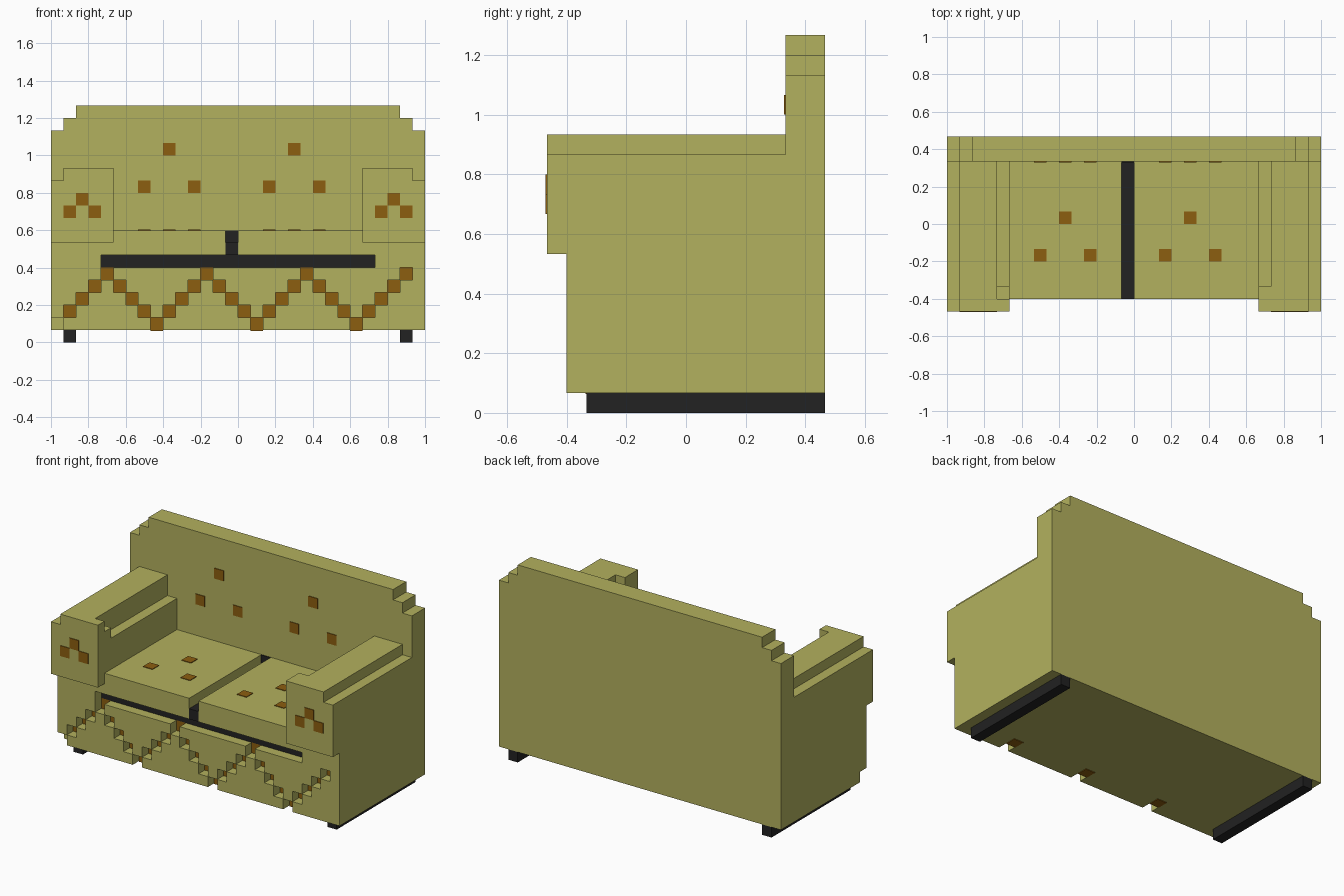
import bpy
import bmesh
from mathutils import Vector

if "Cube" in bpy.data.objects:
    bpy.data.objects.remove(bpy.data.objects["Cube"])

U = 1 / 15      # size of one block; the sofa is 30 x 14 x 19 blocks
THIN = 0.06     # thickness of painted plates, in blocks


def material(name, rgb):
    mat = bpy.data.materials.new(name)
    mat.use_nodes = True
    mat.diffuse_color = (*rgb, 1)
    mat.node_tree.nodes["Principled BSDF"].inputs["Base Color"].default_value = (*rgb, 1)
    return mat


OLIVE = material("olive fabric", (0.45, 0.44, 0.112))
BROWN = material("brown pattern", (0.265, 0.112, 0.005))
BLACK = material("black", (0.016, 0.016, 0.016))


def finish(name, bm, mat):
    """Turn block units into the centred frame and link the object."""
    for v in bm.verts:
        v.co = (v.co - Vector((15, 7, 0))) * U
    bmesh.ops.recalc_face_normals(bm, faces=bm.faces)
    mesh = bpy.data.meshes.new(name)
    bm.to_mesh(mesh)
    bm.free()
    mesh.materials.append(mat)
    bpy.context.scene.collection.objects.link(bpy.data.objects.new(name, mesh))


def boxes(name, spans, mat):
    """One object made of boxes given as (x0, x1, y0, y1, z0, z1)."""
    bm = bmesh.new()
    for x0, x1, y0, y1, z0, z1 in spans:
        cube = bmesh.ops.create_cube(bm, size=1)["verts"]
        for v in cube:
            v.co = (x1 if v.co.x > 0 else x0,
                    y1 if v.co.y > 0 else y0,
                    z1 if v.co.z > 0 else z0)
    finish(name, bm, mat)


def extrude(name, faces, y0, y1, mat):
    """Extrude one or more x-z outlines along y."""
    bm = bmesh.new()
    for outline in faces:
        bm.faces.new([bm.verts.new((x, y0, z)) for x, z in outline])
    bmesh.ops.remove_doubles(bm, verts=bm.verts, dist=0.001)
    new = bmesh.ops.extrude_face_region(bm, geom=bm.faces[:], use_keep_orig=True)["geom"]
    for v in new:
        if isinstance(v, bmesh.types.BMVert):
            v.co.y = y1
    finish(name, bm, mat)


def mirrored(outline):
    return [(30 - x, z) for x, z in outline]


# Frame under the seat, and stepped backrest
half = [(0, 1), (0, 8), (5, 8), (5, 7)]
extrude("base", [half + mirrored(half)[::-1]], 2, 12, OLIVE)
half = [(0, 1), (0, 17), (1, 17), (1, 18), (2, 18), (2, 19)]
extrude("backrest", [half + mirrored(half)[::-1]], 12, 14, OLIVE)

# Front panel with a zigzag groove and a slot below the cushions
zigzag = [(x, 1 + min(x % 8, 8 - x % 8)) for x in range(1, 29)]


def is_open(x, z):
    slot = z == 6 and 4 <= x <= 25
    cushion = z == 7 and 5 <= x <= 24
    return (x, z) in zigzag or slot or cushion or (x, z) == (0, 1)


extrude("front_panel",
        [[(x, z), (x + 1, z), (x + 1, z + 1), (x, z + 1)]
         for x in range(30) for z in range(1, 8) if not is_open(x, z)],
        1, 2, OLIVE)
boxes("zigzag_pattern",
      [(x, x + 1, 2 - THIN, 3, z - (THIN if z == 1 else 0), z + 1) for x, z in zigzag], BROWN)
boxes("seat_slot", [(4, 26, 2 - THIN, 2, 6, 7)], BLACK)

# Seat cushions and the dark gap between them
boxes("right_cushion", [(5, 14, 1, 12, 7, 9)], OLIVE)
boxes("left_cushion", [(15, 25, 1, 12, 7, 9)], OLIVE)
boxes("cushion_gap", [(14, 15, 1, 12, 7, 8), (14, 15, 12 - THIN, 12, 8, 9)], BLACK)

# Armrests with a raised inner corner at the front
arm = [(0, 8), (5, 8), (5, 12), (4, 12), (4, 14), (1, 14), (1, 13), (0, 13)]
extrude("right_arm", [arm], 0, 12, OLIVE)
extrude("left_arm", [mirrored(arm)], 0, 12, OLIVE)
boxes("right_arm_corner", [(4, 5, 0, 1, 12, 14), (4, 5, 1, 2, 12, 13)], OLIVE)
boxes("left_arm_corner", [(25, 26, 0, 2, 12, 14)], OLIVE)

# Runner legs
for side, x in (("right", 1), ("left", 28)):
    boxes(side + "_leg", [(x, x + 1, 2, 14, 0, 1)], BLACK)

# Spots in groups of three on backrest, seat and arm fronts
for side, mid, arm_mid in (("right", 9, 2), ("left", 19, 27)):
    wide = [(mid - 2, 0), (mid, 3), (mid + 2, 0)]
    boxes(side + "_back_spots",
          [(x, x + 1, 12 - THIN, 12, 12 + h, 13 + h) for x, h in wide], BROWN)
    boxes(side + "_seat_spots",
          [(x, x + 1, 4 + h, 5 + h, 9, 9 + THIN) for x, h in wide], BROWN)
    boxes(side + "_arm_spots",
          [(arm_mid + d, arm_mid + d + 1, -THIN, 0, 11 - abs(d), 12 - abs(d))
           for d in (-1, 0, 1)], BROWN)
